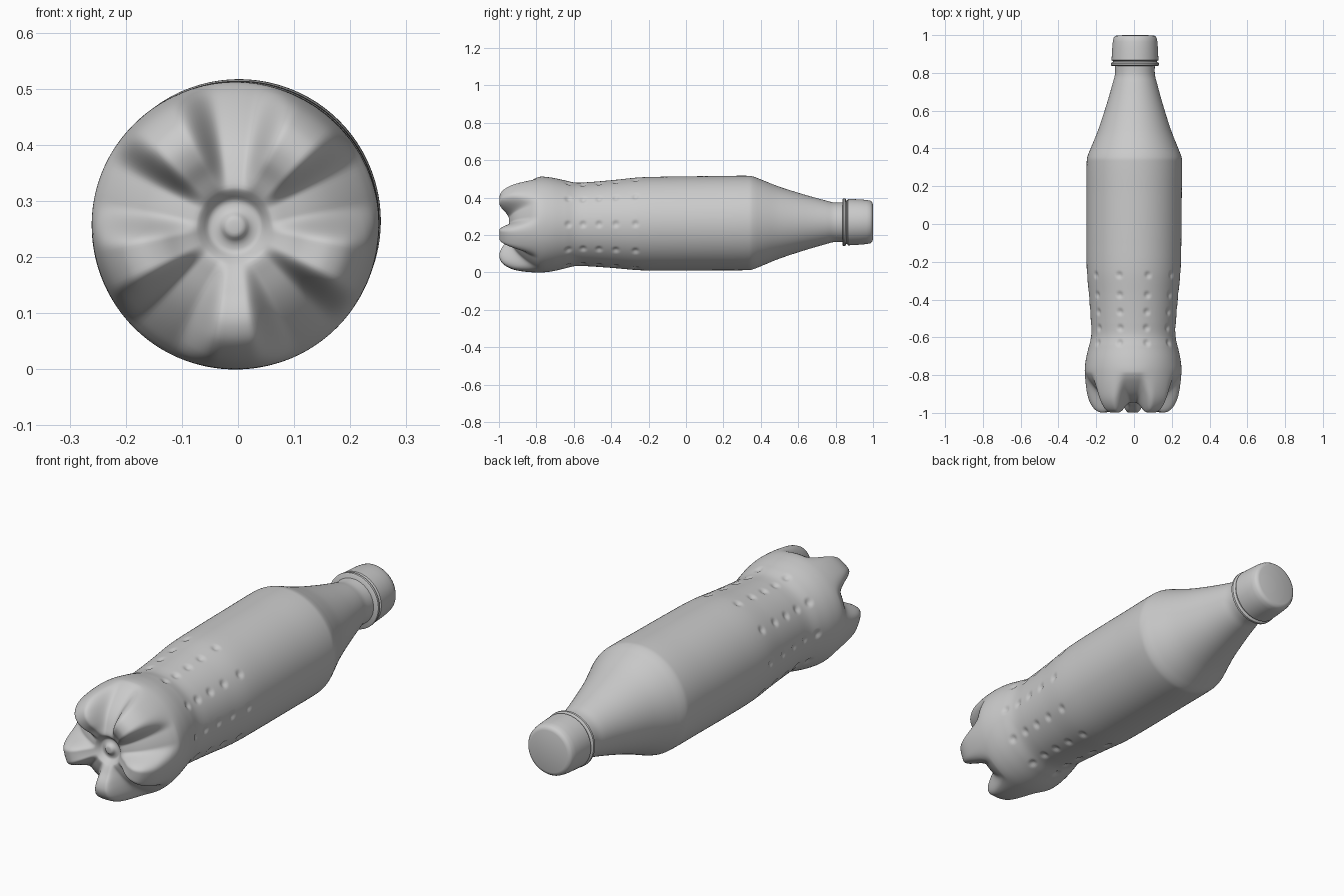
import bpy, bmesh, math
from mathutils import Vector

cube = bpy.data.objects.get("Cube")
if cube:
    bpy.data.objects.remove(cube, do_unlink=True)

grey = bpy.data.materials.new("light grey plastic")
grey.use_nodes = True
colour = (0.6, 0.6, 0.6, 1)
grey.diffuse_color = colour
grey.node_tree.nodes["Principled BSDF"].inputs["Base Color"].default_value = colour

SEGMENTS = 200


def spline(points, counts):
    """Smooth curve through (radius, y) points, with given steps per span."""
    p = [Vector(q) for q in points]
    p = [p[0]] + p + [p[-1]]
    out = []
    for i, n in enumerate(counts):
        a, b, c, d = p[i:i + 4]
        # tangents scaled to the span keep uneven spacing from overshooting
        length = (c - b).length
        m1 = (c - a) * (length / max((c - b).length + (b - a).length, 1e-6))
        m2 = (d - b) * (length / max((d - c).length + length, 1e-6))
        for k in range(n):
            t = k / n
            out.append(b * (2*t**3 - 3*t*t + 1) + m1 * (t**3 - 2*t*t + t)
                       + c * (3*t*t - 2*t**3) + m2 * (t**3 - t*t))
    return out + [p[-1]]


def lathe(name, rows, point, segments):
    """Skin rings about the y axis; the end rings close to a pole."""
    bm = bmesh.new()
    rings = []
    for row in rows:
        ring = []
        for s in range(segments):
            a = 2 * math.pi * s / segments
            r, y = point(row, a)
            # the axis leans very slightly
            ring.append(bm.verts.new((r * math.cos(a) + 0.006 * y, y,
                                      r * math.sin(a) + 0.262 + 0.008 * y)))
        rings.append(ring)
    for lo, hi in zip(rings, rings[1:]):
        for s in range(segments):
            t = (s + 1) % segments
            bm.faces.new((lo[s], lo[t], hi[t], hi[s]))
    bmesh.ops.remove_doubles(bm, verts=rings[0] + rings[-1], dist=1e-5)
    bmesh.ops.recalc_face_normals(bm, faces=bm.faces)
    mesh = bpy.data.meshes.new(name)
    bm.to_mesh(mesh)
    bm.free()
    mesh.materials.append(grey)
    obj = bpy.data.objects.new(name, mesh)
    bpy.context.collection.objects.link(obj)
    bpy.ops.object.select_all(action='DESELECT')
    obj.select_set(True)
    bpy.context.view_layer.objects.active = obj
    bpy.ops.object.shade_smooth_by_angle(angle=math.radians(40))
    return obj


# Bottle: centre button, then feet or valleys, then the shared wall
button = [(0, -0.942), (0.016, -0.94), (0.028, -0.928), (0.045, -0.925), (0.058, -0.938)]
foot = [(0.07, -0.95), (0.10, -0.968), (0.135, -0.991), (0.17, -0.998),
        (0.205, -0.982), (0.235, -0.935), (0.25, -0.87)]
valley = [(0.07, -0.946), (0.10, -0.938), (0.135, -0.923), (0.165, -0.903),
          (0.195, -0.875), (0.225, -0.84), (0.245, -0.81)]
wall = [(0.256, -0.78), (0.251, -0.72), (0.236, -0.65), (0.223, -0.59), (0.225, -0.52),
        (0.236, -0.38), (0.248, -0.25), (0.251, -0.1), (0.252, 0.15), (0.252, 0.34),
        (0.246, 0.365), (0.232, 0.40), (0.192, 0.50), (0.147, 0.64), (0.116, 0.75),
        (0.106, 0.79), (0.105, 0.845)]
foot_line, valley_line = button + foot + wall, button + valley + wall
steps = [max(3, round((Vector(b) - Vector(a)).length / 0.008))
         for a, b in zip(foot_line, foot_line[1:])]
rows = list(zip(spline(foot_line, steps), spline(valley_line, steps)))
rows.append((Vector((0, 0.845)),) * 2)

DENT_ROWS = (-0.63, -0.55, -0.465, -0.375, -0.27)
DENT_STEP = math.radians(36)


def bottle_point(row, a):
    # five rounded feet, with one valley pointing up
    c = 0.5 + 0.5 * math.cos(5 * (a - math.pi / 2))
    c = min(1, max(0, (c - 0.1) / 0.8))
    r, y = row[0].lerp(row[1], c * c * (3 - 2 * c))
    # ten columns of small grip dents
    if -0.68 < y < -0.22:
        off = (a - DENT_STEP / 2 + DENT_STEP / 2) % DENT_STEP - DENT_STEP / 2
        for dent_y in DENT_ROWS:
            d = math.hypot(off * r, y - dent_y) / 0.024
            if d < 1:
                r -= 0.008 * (1 - d * d) ** 2
    return r, y


# start the columns half a step round so that one lies on top
DENT_SHIFT = math.pi / 2 % DENT_STEP


def shifted_point(row, a):
    r, y = bottle_point(row, a - DENT_SHIFT + DENT_STEP)
    if y < -0.7:
        return bottle_point(row, a)
    return r, y


lathe("bottle_body", rows, shifted_point, SEGMENTS)


def plain_point(row, a):
    return row


# Cap with its separate safety ring
cap = [(0, 0.862), (0.117, 0.862), (0.124, 0.867), (0.123, 0.89), (0.121, 0.93),
       (0.118, 0.965), (0.114, 0.985), (0.107, 0.995), (0.095, 0.999), (0, 1.0)]
lathe("screw_cap", cap, plain_point, 96)
ring = [(0, 0.837), (0.122, 0.837), (0.127, 0.841), (0.127, 0.851), (0.122, 0.855),
        (0.116, 0.857), (0.116, 0.865), (0, 0.865)]
lathe("safety_ring", ring, plain_point, 96)
